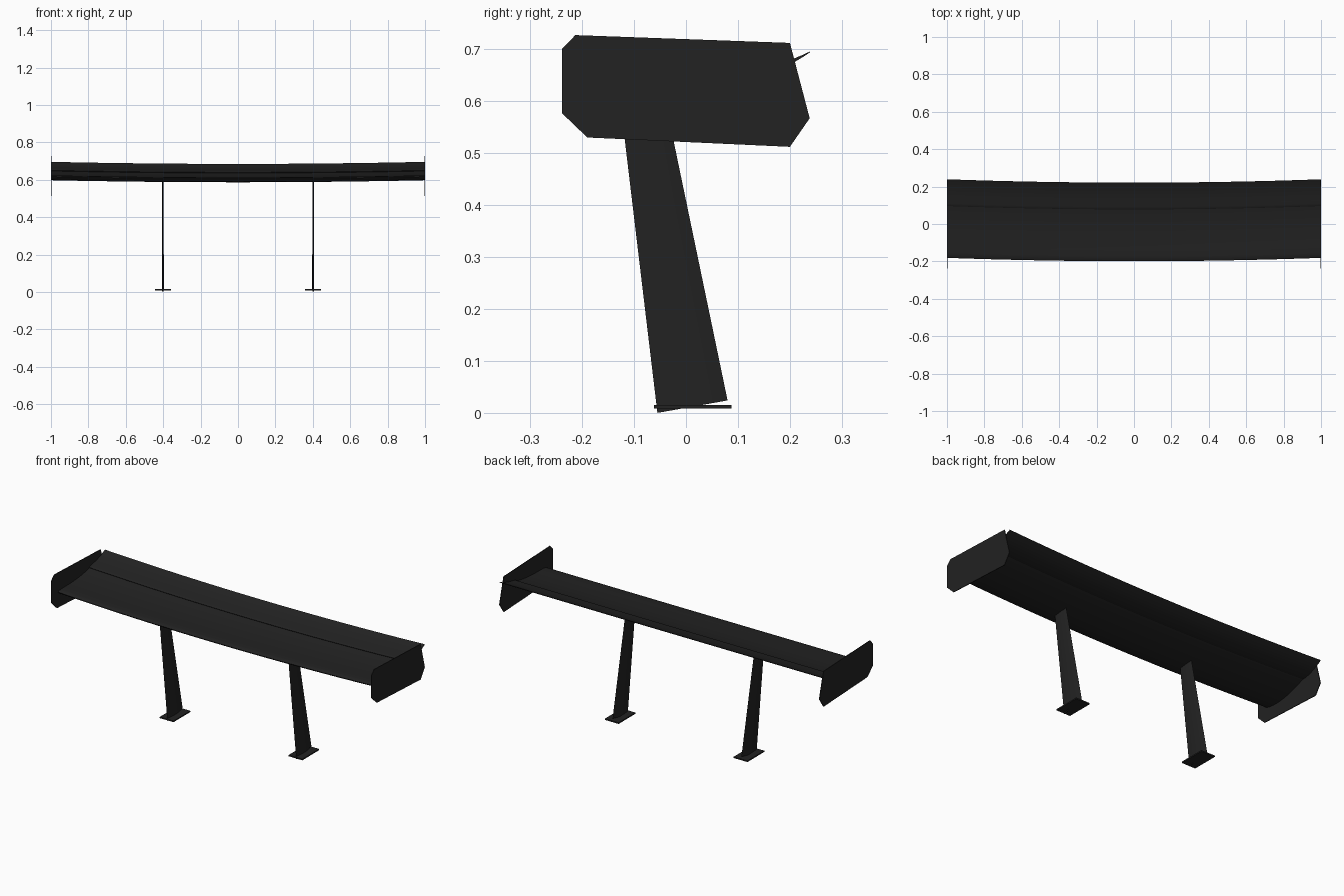
import bpy, bmesh, math

if "Cube" in bpy.data.objects:
    bpy.data.objects.remove(bpy.data.objects["Cube"])

carbon = bpy.data.materials.new("carbon black")
carbon.diffuse_color = (0.016, 0.016, 0.016, 1)
carbon.use_nodes = True
carbon.node_tree.nodes["Principled BSDF"].inputs["Base Color"].default_value = carbon.diffuse_color


def loft(name, sections, smooth=True):
    """Skin a list of equal-length closed sections and cap both ends."""
    bm = bmesh.new()
    rings = [[bm.verts.new(p) for p in s] for s in sections]
    n = len(rings[0])
    for a, b in zip(rings, rings[1:]):
        for i in range(n):
            j = (i + 1) % n
            bm.faces.new((a[i], a[j], b[j], b[i]))
    bm.faces.new(rings[0])
    bm.faces.new(rings[-1])
    bmesh.ops.recalc_face_normals(bm, faces=bm.faces)
    me = bpy.data.meshes.new(name)
    bm.to_mesh(me)
    bm.free()
    me.materials.append(carbon)
    ob = bpy.data.objects.new(name, me)
    bpy.context.collection.objects.link(ob)
    if smooth:
        bpy.ops.object.select_all(action='DESELECT')
        ob.select_set(True)
        bpy.context.view_layer.objects.active = ob
        bpy.ops.object.shade_smooth_by_angle(angle=math.radians(35))
    return ob


def airfoil(lead, trail, thick, camber, n=10):
    """Downforce section in (y, z): belly sags below the chord line."""
    (y0, z0), (y1, z1) = lead, trail
    top, low = [], []
    for i in range(n + 1):
        t = (1 - math.cos(math.pi * i / n)) / 2
        half = thick * (1.4845 * math.sqrt(t) - 0.63 * t - 1.758 * t**2
                        + 1.4215 * t**3 - 0.518 * t**4)
        mid = -camber * 4 * t * (1 - t)
        y, z = y0 + (y1 - y0) * t, z0 + (z1 - z0) * t + mid
        top.append((y, z + half + 0.0008))
        low.append((y, z - half - 0.0008))
    return top + low[:0:-1]


def wing(name, section):
    """Sweep the section along the span with its gentle bow up and back."""
    xs = [-0.998 + 1.996 * i / 16 for i in range(17)]
    return loft(name, [[(x, y + 0.018 * x * x, z + 0.011 * x * x)
                        for y, z in section] for x in xs])


# Main plane and rear flap
wing("main_plane", airfoil((-0.199, 0.605), (0.086, 0.636), 0.026, 0.017))
wing("rear_flap", airfoil((0.078, 0.639), (0.221, 0.684), 0.012, 0.010))

# End plates
plate = [(-0.239, 0.70), (-0.213, 0.727), (0.2, 0.712), (0.238, 0.567),
         (0.2, 0.512), (-0.19, 0.53), (-0.239, 0.577)]


def lens(x, front, back, thick, n=8):
    """Thin pointed strut section between its front and back points."""
    pts = []
    for k in range(2 * n):
        a = math.pi * k / n
        t = (1 - math.cos(a)) / 2
        pts.append((x + thick / 2 * math.sin(a) * abs(math.sin(a)),
                    front[0] + (back[0] - front[0]) * t,
                    front[1] + (back[1] - front[1]) * t))
    return pts


for side, s in (("left", -1), ("right", 1)):
    loft(side + "_end_plate", [[(s * x, y, z) for y, z in plate]
                               for x in (0.996, 1.0)], False)
    # Leaning, tapered strut
    loft(side + "_strut", [lens(s * 0.402, (-0.055, 0.0), (0.08, 0.024), 0.011),
                           lens(s * 0.402, (-0.126, 0.594), (-0.040, 0.601), 0.008)])
    # Mounting foot
    foot = [(s * 0.402 + dx, y) for dx, y in
            ((-0.043, -0.062), (0.043, -0.062), (0.043, 0.088), (-0.043, 0.088))]
    loft(side + "_foot", [[(x, y, z) for x, y in foot]
                          for z in (0.008, 0.015)], False)
